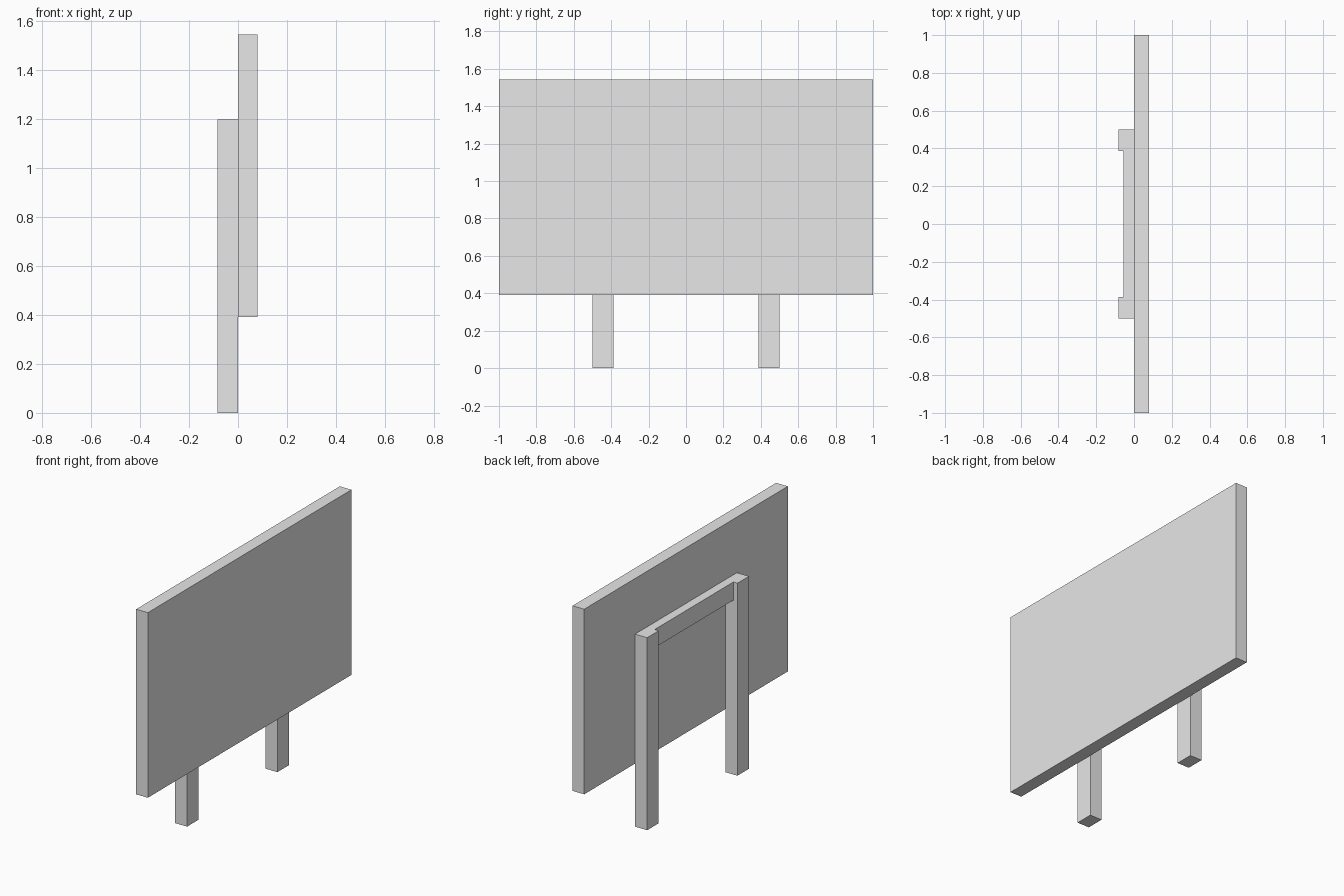
import bpy

default_cube = bpy.data.objects.get("Cube")
if default_cube:
    bpy.data.objects.remove(default_cube, do_unlink=True)

# Single grey finish
grey = bpy.data.materials.new("light_grey")
grey.use_nodes = True
colour = (0.8, 0.8, 0.8, 1)
grey.diffuse_color = colour
grey.node_tree.nodes["Principled BSDF"].inputs["Base Color"].default_value = colour


def box(name, low, high):
    """Add a box spanning two opposite corners."""
    centre = [(a + b) / 2 for a, b in zip(low, high)]
    bpy.ops.mesh.primitive_cube_add(size=1, location=centre)
    part = bpy.context.object
    part.name = name
    part.scale = [b - a for a, b in zip(low, high)]
    bpy.ops.object.transform_apply(location=False, rotation=False, scale=True)
    part.data.materials.append(grey)
    return part


LEG_TOP = 1.197
LEG_INNER, LEG_OUTER = 0.387, 0.5

# Display board
box("board_panel", (0, -1, 0.392), (0.08, 1, 1.543))

# Two posts behind the board
for name, side in (("right_post", -1), ("left_post", 1)):
    y_low, y_high = sorted((side * LEG_INNER, side * LEG_OUTER))
    box(name, (-0.083, y_low, 0), (0, y_high, LEG_TOP))

# Rail joining the posts at the top
box("cross_rail", (-0.055, -LEG_INNER, LEG_TOP - 0.113), (0, LEG_INNER, LEG_TOP))
